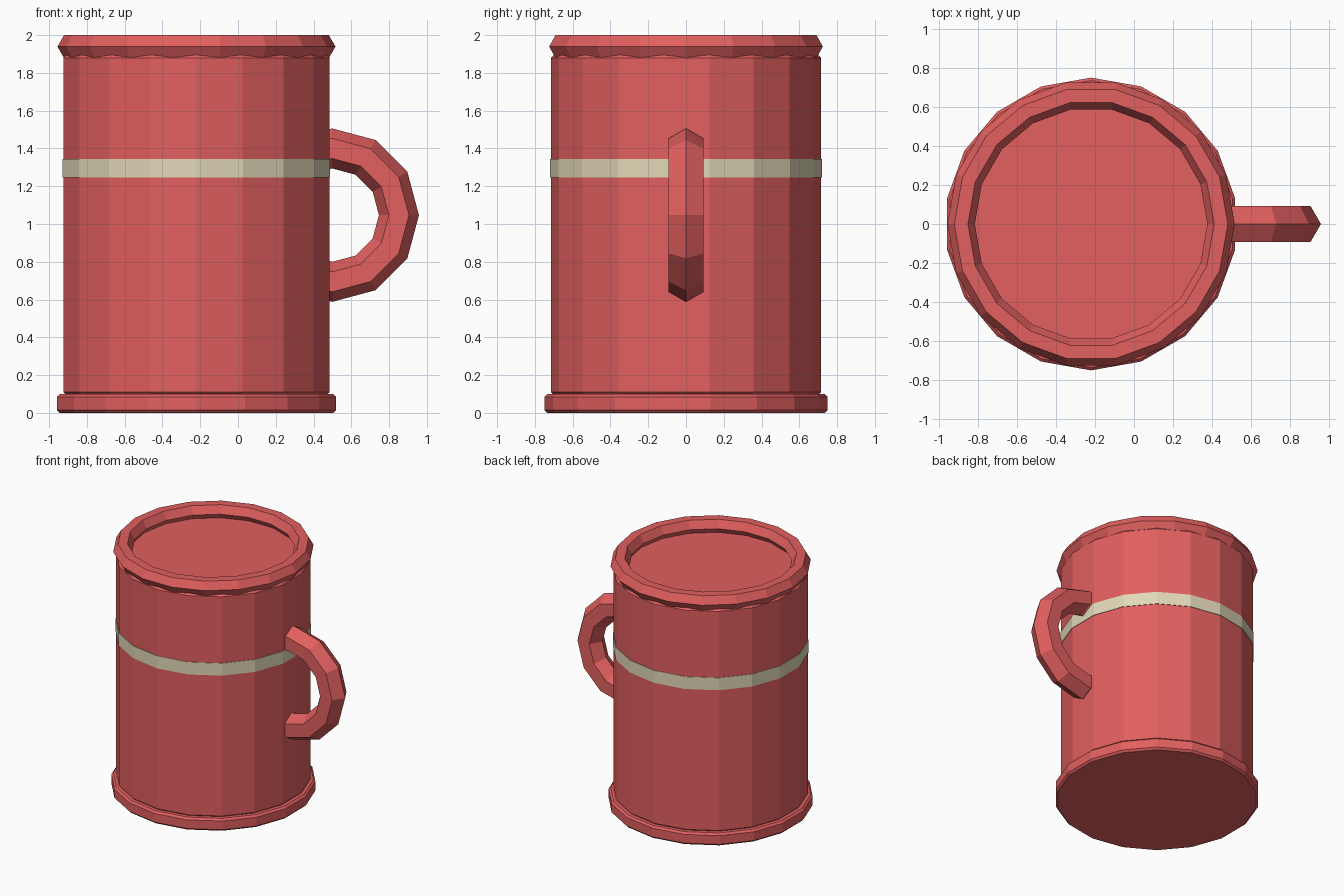
import bpy, bmesh, math

if "Cube" in bpy.data.objects:
    bpy.data.objects.remove(bpy.data.objects["Cube"])

CX = -0.22      # mug axis
SIDES = 18


def material(name, rgb):
    m = bpy.data.materials.new(name)
    m.diffuse_color = (*rgb, 1.0)
    m.use_nodes = True
    m.node_tree.nodes["Principled BSDF"].inputs["Base Color"].default_value = m.diffuse_color
    return m


red = material("soft red", (0.76, 0.115, 0.115))
cream = material("cream", (0.76, 0.69, 0.48))


def finish(bm, name, mat):
    bmesh.ops.recalc_face_normals(bm, faces=bm.faces[:])
    me = bpy.data.meshes.new(name)
    bm.to_mesh(me)
    bm.free()
    me.materials.append(mat)
    ob = bpy.data.objects.new(name, me)
    bpy.context.collection.objects.link(ob)
    return ob


def turned(name, profile, mat, cap=True, offset=10, loop=False):
    """Spin an (r, z) profile round the mug axis in flat facets."""
    bm = bmesh.new()
    rings = []
    for r, z in profile:
        ring = []
        for i in range(SIDES):
            a = math.radians(offset + i * 360 / SIDES)
            ring.append(bm.verts.new((CX + r * math.cos(a), r * math.sin(a), z)))
        rings.append(ring)
    pairs = list(zip(rings, rings[1:]))
    if loop:
        pairs.append((rings[-1], rings[0]))
    for lo, hi in pairs:
        for i in range(SIDES):
            j = (i + 1) % SIDES
            bm.faces.new((lo[i], lo[j], hi[j], hi[i]))
    if cap:
        bm.faces.new(rings[0])
        bm.faces.new(rings[-1])
    return finish(bm, name, mat)


def hexagon(major, minor):
    """Six-sided tube section as (radial, axial) points."""
    return [(major + minor * math.cos(k * math.pi / 3),
             minor * math.sin(k * math.pi / 3)) for k in range(6)]


def chamfered(r, z0, z1, b):
    return [(r - b, z0), (r, z0 + b), (r, z1 - b), (r - b, z1)]


# base foot, body and painted band
turned("base", chamfered(0.75, 0.0, 0.10, 0.015), red)
turned("body", chamfered(0.715, 0.09, 1.90, 0.02), red)
turned("band", [(0.712, 1.245), (0.719, 1.245), (0.719, 1.345), (0.712, 1.345)],
       cream, cap=False, loop=True)

# rim: hexagonal tube turned half a facet against the body
turned("rim", [(r, 1.9394 + z) for r, z in hexagon(0.666, 0.07)], red,
       cap=False, offset=0, loop=True)

# handle: arc of hexagonal tube, its ends sunk into the body
bm = bmesh.new()
rings = []
for k in range(-4, 5):
    a = math.radians(30 * k)
    rings.append([bm.verts.new((0.499 + r * math.cos(a), y, 1.047 + r * math.sin(a)))
                  for r, y in hexagon(0.353, 0.106)])
for p, q in zip(rings, rings[1:]):
    for i in range(6):
        j = (i + 1) % 6
        bm.faces.new((p[i], p[j], q[j], q[i]))
bm.faces.new(rings[0])
bm.faces.new(rings[-1])
finish(bm, "handle", red)
